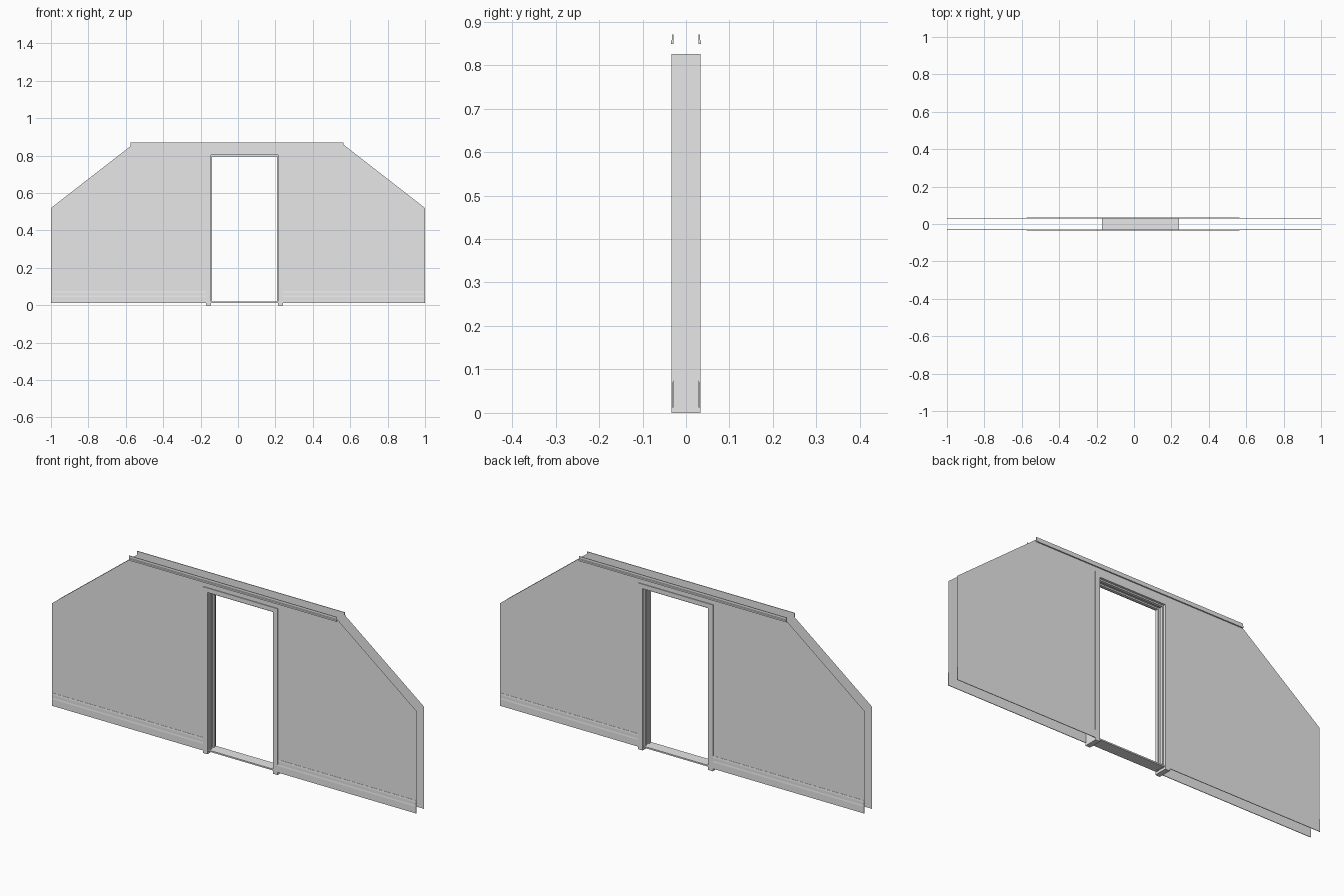
import bpy
import bmesh

cube = bpy.data.objects.get("Cube")
if cube:
    bpy.data.objects.remove(cube, do_unlink=True)

grey = bpy.data.materials.new("light grey")
grey.use_nodes = True
grey.diffuse_color = (0.8, 0.8, 0.8, 1)
grey.node_tree.nodes["Principled BSDF"].inputs["Base Color"].default_value = (0.8, 0.8, 0.8, 1)

DOOR_X = 0.035    # middle of the doorway
HALF_OUT = 0.205  # doorway centre to outside of frame
HALF_IN = 0.18    # doorway centre to inside of jamb
FLOOR = 0.012     # bottom of wall panels


def finish(name, bm):
    mesh = bpy.data.meshes.new(name)
    bm.to_mesh(mesh)
    bm.free()
    mesh.materials.append(grey)
    obj = bpy.data.objects.new(name, mesh)
    bpy.context.collection.objects.link(obj)
    return obj


def box(name, x, y, z):
    bm = bmesh.new()
    bmesh.ops.create_cube(bm, size=1)
    for v in bm.verts:
        for i, (lo, hi) in enumerate((x, y, z)):
            v.co[i] = hi if v.co[i] > 0 else lo
    return finish(name, bm)


def moulding(name, x0, x1, profile):
    """Closed (y, z) profile swept along x."""
    bm = bmesh.new()
    face = bm.faces.new([bm.verts.new((x0, y, z)) for y, z in profile])
    ext = bmesh.ops.extrude_face_region(bm, geom=[face])
    moved = [g for g in ext["geom"] if isinstance(g, bmesh.types.BMVert)]
    bmesh.ops.translate(bm, verts=moved, vec=(x1 - x0, 0, 0))
    bmesh.ops.recalc_face_normals(bm, faces=bm.faces)
    return finish(name, bm)


def panel(name, y, top):
    """Single-sided wall sheet with sloped shoulders and a door notch."""
    left, right = DOOR_X - HALF_OUT + 0.01, DOOR_X + HALF_OUT - 0.01
    outline = [(-1, FLOOR), (left, FLOOR), (left, 0.815), (right, 0.815),
               (right, FLOOR), (1, FLOOR), (1, 0.52), (0.56, top),
               (-0.56, top), (-1, 0.52)]
    bm = bmesh.new()
    face = bm.faces.new([bm.verts.new((px, y, pz)) for px, pz in outline])
    if y > 0:
        face.normal_flip()
    return finish(name, bm)


# Wall sheets, skirting and top rails on both sides
for side, s in (("front", -1), ("back", 1)):
    panel(side + "_wall_panel", s * 0.029, 0.862)
    skirting = [(s * (0.029 + d), z) for d, z in
                ((0, FLOOR), (0.003, FLOOR), (0.003, 0.045), (0.002, 0.052),
                 (0.002, 0.066), (0.001, 0.075), (0, 0.075))]
    moulding(side + "_skirting_right", -1, DOOR_X - HALF_OUT, skirting)
    moulding(side + "_skirting_left", DOOR_X + HALF_OUT, 1, skirting)
    rail = [(s * (0.029 + d), z) for d, z in
            ((0, 0.848), (0.006, 0.848), (0.006, 0.856), (0.003, 0.858),
             (0.003, 0.87), (0, 0.87))]
    moulding(side + "_top_rail", -0.575, 0.565, rail)

# Door frame: jambs with stop strips, mirrored about the doorway
for side, s in (("right", -1), ("left", 1)):
    def span(a, b):
        return sorted((DOOR_X + s * a, DOOR_X + s * b))
    box(side + "_jamb", span(HALF_IN, HALF_OUT), (-0.033, 0.033), (0, 0.825))
    for k, t in (("front", -1), ("back", 1)):
        box(side + "_" + k + "_stop", span(HALF_IN - 0.007, HALF_IN),
            sorted((t * 0.008, t * 0.022)), (FLOOR, 0.803))

# Head of the frame with matching stops, and a thin threshold
inner = (DOOR_X - HALF_IN, DOOR_X + HALF_IN)
box("door_head", inner, (-0.033, 0.033), (0.803, 0.825))
for k, t in (("front", -1), ("back", 1)):
    box("head_" + k + "_stop", inner, sorted((t * 0.008, t * 0.022)), (0.796, 0.803))
box("threshold", inner, (-0.028, 0.028), (0.013, 0.02))
